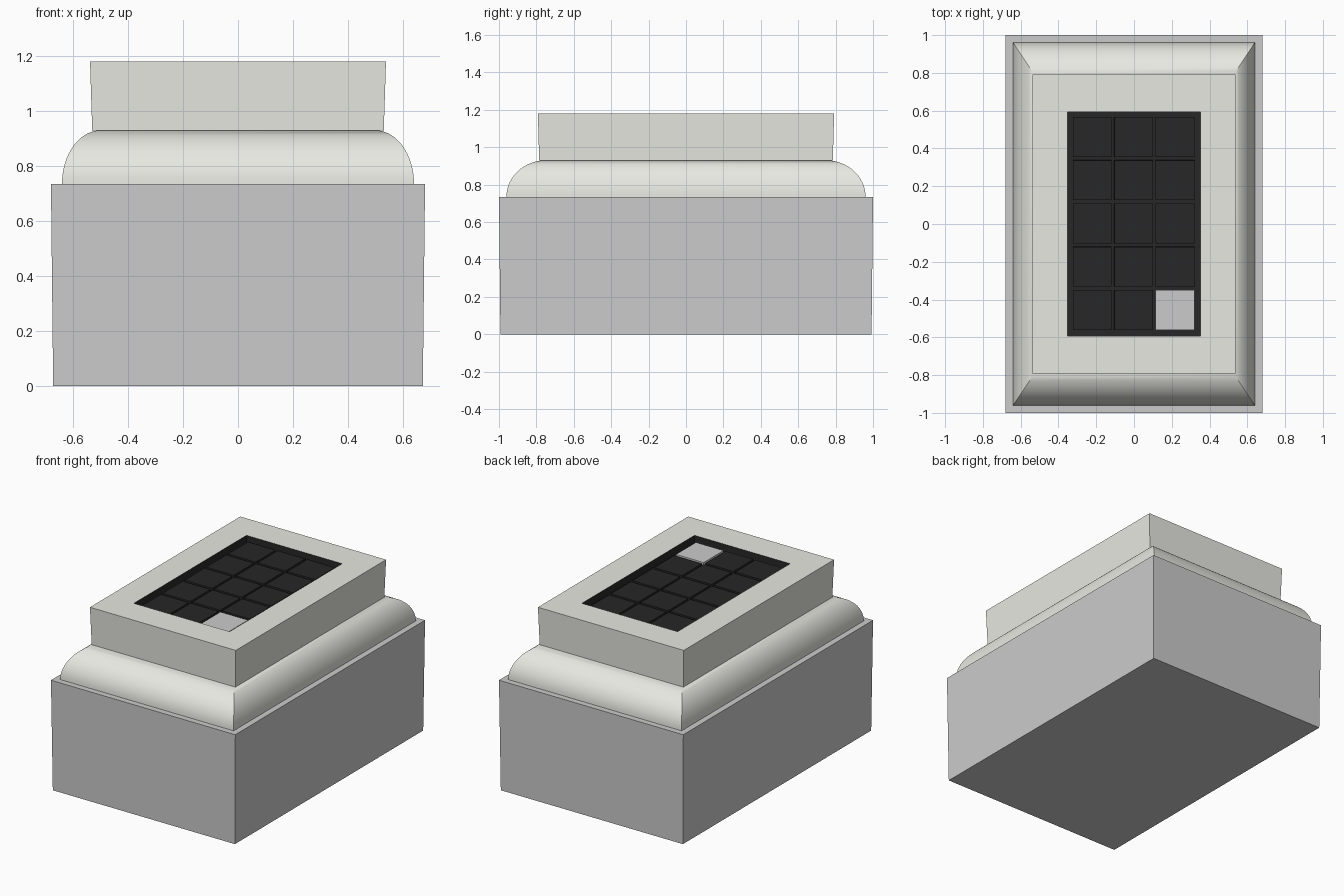
import bpy, bmesh, math

if "Cube" in bpy.data.objects:
    bpy.data.objects.remove(bpy.data.objects["Cube"])


def material(name, rgb):
    m = bpy.data.materials.new(name)
    m.diffuse_color = (*rgb, 1)
    m.use_nodes = True
    m.node_tree.nodes["Principled BSDF"].inputs["Base Color"].default_value = m.diffuse_color
    return m


cream = material("cream", (0.8, 0.81, 0.75))
black = material("black", (0.02, 0.02, 0.02))


def stack(name, rings, mats=(), centre=(0, 0), dark_from=None):
    """Closed solid through rectangular rings (half x, half y, z)."""
    bm = bmesh.new()
    cx, cy = centre
    loops = [[bm.verts.new((cx + sx * hx, cy + sy * hy, z))
              for sx, sy in ((-1, -1), (1, -1), (1, 1), (-1, 1))]
             for hx, hy, z in rings]
    bm.faces.new(loops[0][::-1])
    for i, (a, b) in enumerate(zip(loops, loops[1:])):
        for k in range(4):
            n = (k + 1) % 4
            f = bm.faces.new((a[k], a[n], b[n], b[k]))
            f.material_index = int(dark_from is not None and i >= dark_from)
    top = bm.faces.new(loops[-1])
    top.material_index = int(dark_from is not None)
    me = bpy.data.meshes.new(name)
    bm.to_mesh(me)
    bm.free()
    for m in mats:
        me.materials.append(m)
    ob = bpy.data.objects.new(name, me)
    bpy.context.collection.objects.link(ob)
    return ob


# Slightly flared base block
stack("base", [(0.672, 0.992, 0), (0.68, 1.0, 0.735)])

# Rounded, mitred shoulder
rings = []
for i in range(17):
    a = math.pi / 2 * i / 16
    s = 1 - 0.22 * (1 - math.cos(a))
    rings.append((0.64 * s, 0.96 * s, 0.735 + 0.195 * math.sin(a)))
shoulder = stack("shoulder", rings, [cream])
bpy.context.view_layer.objects.active = shoulder
shoulder.select_set(True)
bpy.ops.object.shade_smooth_by_angle(angle=math.radians(30))
shoulder.select_set(False)

# Upper housing with a black sunken tray
stack("housing", [(0.53, 0.785, 0.93), (0.538, 0.792, 1.18),
                  (0.353, 0.593, 1.18), (0.353, 0.593, 1.13)],
      [cream, black], dark_from=2)

# Keypad: three columns by five rows, one key in grey
for row in range(5):
    for col in range(3):
        grey = row == 0 and col == 2
        stack(f"key_{row + 1}_{col + 1}",
              [(0.103, 0.106, 1.13), (0.102, 0.105, 1.155)],
              [] if grey else [black],
              (-0.002 + (col - 1) * 0.219, 0.003 + (row - 2) * 0.229))
